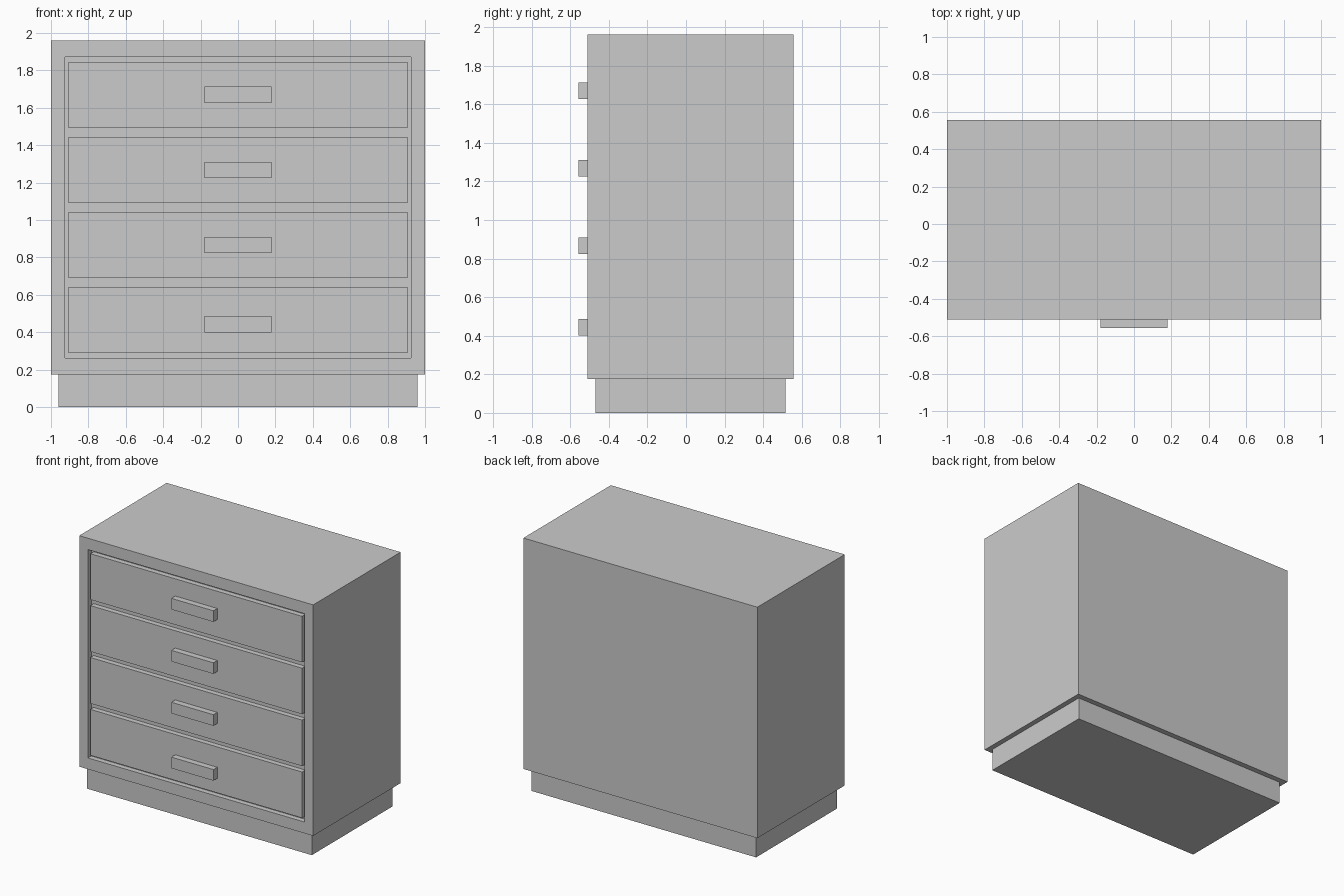
import bpy, bmesh

if "Cube" in bpy.data.objects:
    bpy.data.objects.remove(bpy.data.objects["Cube"])

FRONT, BACK = -0.51, 0.557      # carcass front and back planes
RECESS = 0.04                   # depth of the drawer recess


def bm_box(x, y0, y1, z0, z1):
    """Box symmetric in x, spanning the given y and z ranges."""
    bm = bmesh.new()
    bmesh.ops.create_cube(bm, size=2)
    for v in bm.verts:
        v.co = (v.co.x * x,
                y0 if v.co.y < 0 else y1,
                z0 if v.co.z < 0 else z1)
    return bm


def finish(name, bm):
    bmesh.ops.recalc_face_normals(bm, faces=bm.faces)
    mesh = bpy.data.meshes.new(name)
    bm.to_mesh(mesh)
    bm.free()
    obj = bpy.data.objects.new(name, mesh)
    bpy.context.collection.objects.link(obj)
    return obj


# Plinth, set back on every side
finish("plinth", bm_box(0.96, -0.47, 0.515, 0, 0.175))

# Carcass with a shallow recess in the front
bm = bm_box(1, FRONT, BACK, 0.175, 1.96)
bm.normal_update()
front = min(bm.faces, key=lambda f: f.calc_center_median().y)
bmesh.ops.inset_individual(bm, faces=[front], thickness=0.075)
for v in front.verts:
    v.co.x = 0.925 if v.co.x > 0 else -0.925
    v.co.z = 1.872 if v.co.z > 1 else 0.262
floor = bmesh.ops.extrude_discrete_faces(bm, faces=[front])["faces"][0]
bmesh.ops.translate(bm, verts=floor.verts, vec=(0, RECESS, 0))
finish("carcass", bm)

# Four drawer fronts, flush with the carcass, each with a bar handle
handle_bottoms = (0.40, 0.824, 0.225 + 1.0, 1.627)
for i, hz in enumerate(handle_bottoms):
    z = 0.288 + 0.401 * i
    finish(f"drawer_front_{i + 1}",
           bm_box(0.905, FRONT, FRONT + RECESS + 0.005, z, z + 0.355))
    finish(f"handle_{i + 1}",
           bm_box(0.18, -0.557, FRONT + 0.005, hz, hz + 0.086))
